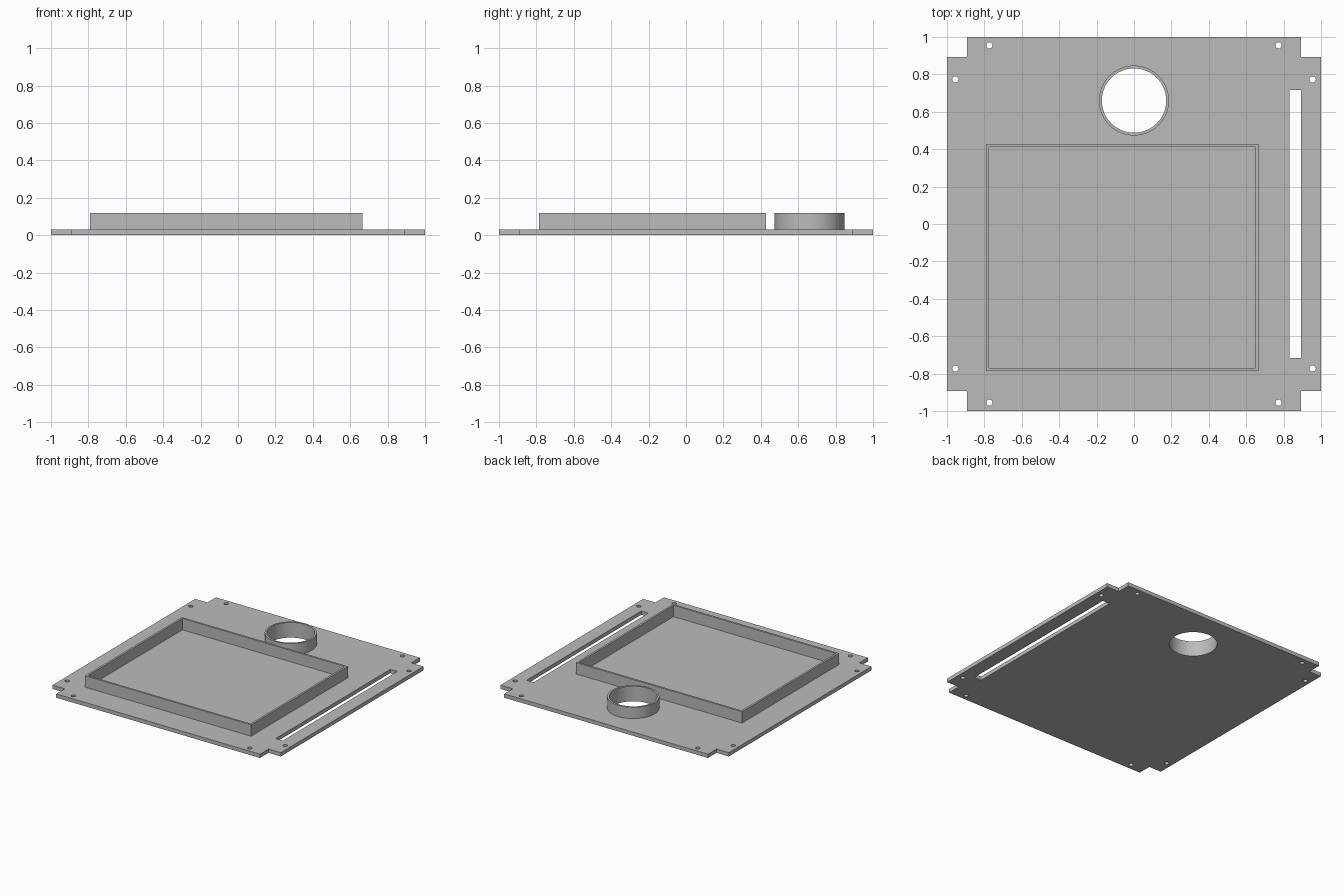
import bpy
import bmesh
from math import cos, sin, tau

cube = bpy.data.objects.get("Cube")
if cube:
    bpy.data.objects.remove(cube, do_unlink=True)

grey = bpy.data.materials.new("plain grey")
grey.use_nodes = True
colour = (0.5, 0.5, 0.5, 1)
grey.diffuse_color = colour
grey.node_tree.nodes["Principled BSDF"].inputs["Base Color"].default_value = colour


def rect(x0, x1, y0, y1):
    return [(x0, y0), (x1, y0), (x1, y1), (x0, y1)]


def circle(x, y, r, n):
    return [(x + r * cos(tau * i / n), y + r * sin(tau * i / n)) for i in range(n)]


def extrude_profile(name, loops, z0, z1):
    """Fill an outline with its holes and extrude it from z0 to z1."""
    curve = bpy.data.curves.new(name + "_profile", "CURVE")
    curve.dimensions = "2D"
    curve.fill_mode = "BOTH"
    curve.extrude = (z1 - z0) / 2
    for loop in loops:
        spline = curve.splines.new("POLY")
        spline.points.add(len(loop) - 1)
        for point, (x, y) in zip(spline.points, loop):
            point.co = (x, y, 0, 1)
        spline.use_cyclic_u = True
    helper = bpy.data.objects.new(name + "_profile", curve)
    bpy.context.collection.objects.link(helper)
    graph = bpy.context.evaluated_depsgraph_get()
    mesh = bpy.data.meshes.new_from_object(helper.evaluated_get(graph))
    bpy.data.objects.remove(helper, do_unlink=True)

    # Weld caps to walls and lift to height
    bm = bmesh.new()
    bm.from_mesh(mesh)
    bmesh.ops.remove_doubles(bm, verts=bm.verts, dist=0.0001)
    bmesh.ops.recalc_face_normals(bm, faces=bm.faces)
    bmesh.ops.translate(bm, verts=bm.verts, vec=(0, 0, (z0 + z1) / 2))
    bm.to_mesh(mesh)
    bm.free()
    mesh.name = name
    mesh.materials.clear()
    mesh.materials.append(grey)
    obj = bpy.data.objects.new(name, mesh)
    bpy.context.collection.objects.link(obj)
    bpy.ops.object.select_all(action="DESELECT")
    obj.select_set(True)
    bpy.context.view_layer.objects.active = obj
    bpy.ops.object.shade_smooth_by_angle(angle=0.5)
    return obj


thick, top, wall = 0.03, 0.12, 0.016
bore = circle(0, 0.66, 0.172, 64)

# Base plate: square with notched corners, screw holes, slot and round opening
n = 0.893
outline = [(-n, -1), (n, -1), (n, -n), (1, -n), (1, n), (n, n),
           (n, 1), (-n, 1), (-n, n), (-1, n), (-1, -n), (-n, -n)]
screw_holes = [circle(sx * x, sy * y, 0.017, 20)
               for x, y in ((0.773, 0.955), (0.955, 0.773))
               for sx in (-1, 1) for sy in (-1, 1)]
slot = rect(0.832, 0.894, -0.717, 0.717)
extrude_profile("base_plate", [outline, slot, bore] + screw_holes, 0, thick)

# Raised rectangular rim
x0, x1, y0, y1 = -0.79, 0.665, -0.787, 0.427
extrude_profile("rectangular_rim",
                [rect(x0, x1, y0, y1),
                 rect(x0 + wall, x1 - wall, y0 + wall, y1 - wall)], thick, top)

# Raised collar around the round opening
extrude_profile("round_collar", [circle(0, 0.66, 0.187, 64), bore], thick, top)
